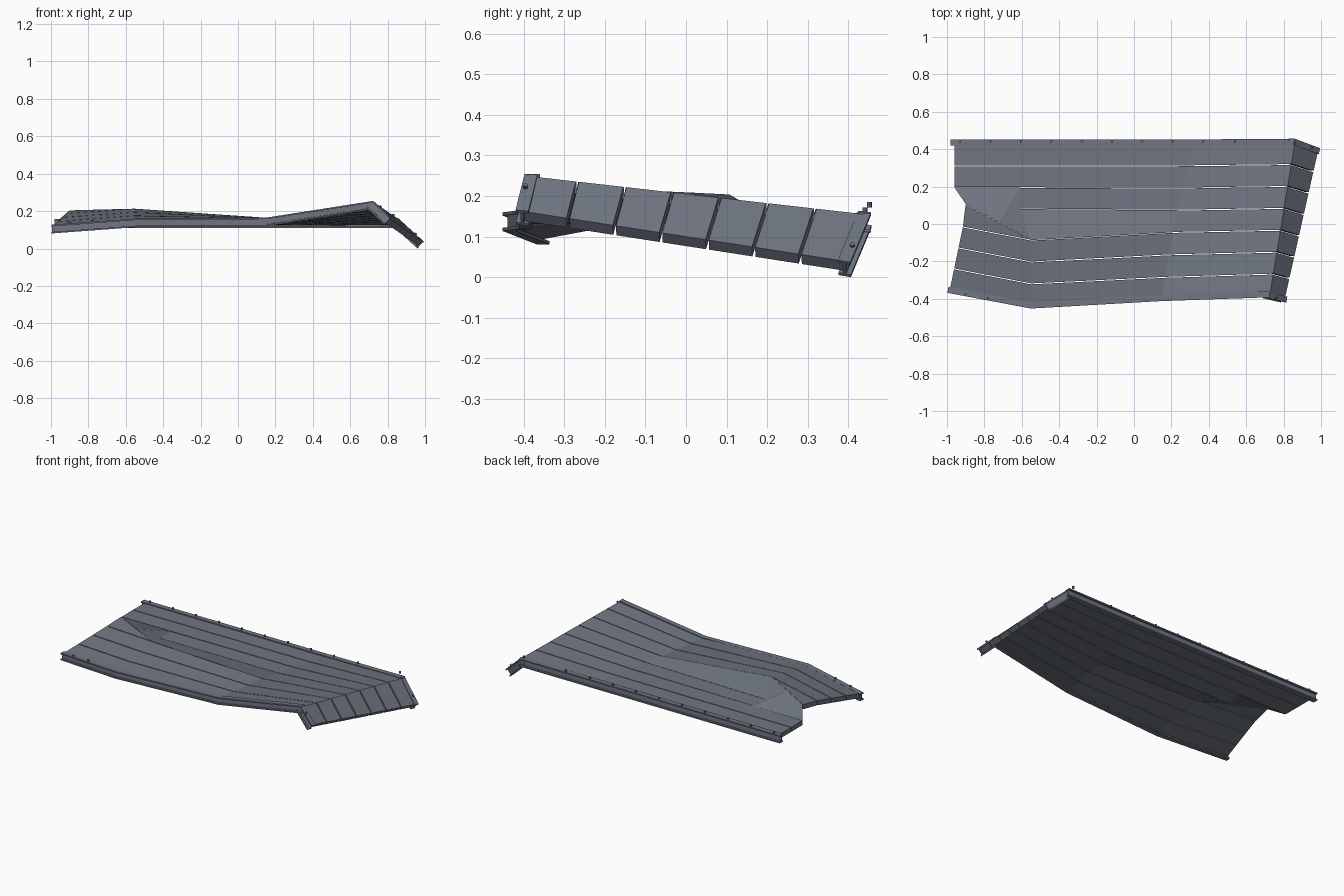
import bpy, bmesh
from mathutils import Vector as V

if "Cube" in bpy.data.objects:
    bpy.data.objects.remove(bpy.data.objects["Cube"])

UP = V((0, 0, 1))
SHIFT = V((0, 0, 0))
grey = bpy.data.materials.new("slate_grey")
grey.diffuse_color = (0.16, 0.18, 0.22, 1)
grey.use_nodes = True
grey.node_tree.nodes["Principled BSDF"].inputs["Base Color"].default_value = grey.diffuse_color


def finish(name, bm):
    bmesh.ops.recalc_face_normals(bm, faces=bm.faces[:])
    me = bpy.data.meshes.new(name)
    bm.to_mesh(me)
    bm.free()
    ob = bpy.data.objects.new(name, me)
    me.materials.append(grey)
    bpy.context.collection.objects.link(ob)
    return ob


def loft(name, rings):
    """Closed solid through a list of matching rings of points."""
    bm = bmesh.new()
    rs = [[bm.verts.new(p + SHIFT) for p in r] for r in rings]
    n = len(rs[0])
    for a, b in zip(rs, rs[1:]):
        for i in range(n):
            j = (i + 1) % n
            bm.faces.new((a[i], a[j], b[j], b[i]))
    bm.faces.new(rs[0])
    bm.faces.new(rs[-1])
    return finish(name, bm)


def plank(name, la, lb, thick=0.03, up=UP, gap=0.0025):
    """Slab between two boundary lines, with a narrow gap on both sides."""
    rings = []
    for a, b in zip(la, lb):
        a, b = V(a), V(b)
        d = (b - a).normalized() * gap
        a, b = a + d, b - d
        rings.append([a, b, b - up * thick, a - up * thick])
    return loft(name, rings)


def beam(name, path, up=UP, w=0.032, h=0.05, flip=1):
    """I-section edge beam; the path is its outer top edge."""
    t, m = 0.008, w / 2
    prof = [(0, 0), (w, 0), (w, -t), (m + t / 2, -t), (m + t / 2, t - h), (w, t - h), (w, -h),
            (0, -h), (0, t - h), (m - t / 2, t - h), (m - t / 2, -t), (0, -t)]
    path = [V(p) for p in path]
    rings = []
    for i, p in enumerate(path):
        tan = path[min(i + 1, len(path) - 1)] - path[max(i - 1, 0)]
        side = up.cross(tan).normalized() * flip
        rings.append([p + side * x + up * y for x, y in prof])
    return loft(name, rings)


def bolt(p, up=UP):
    bm = bmesh.new()
    bmesh.ops.create_cone(bm, cap_ends=True, segments=8, radius1=0.006, radius2=0.006, depth=0.014)
    q = UP.rotation_difference(up)
    for v in bm.verts:
        v.co = q @ v.co + V(p) + SHIFT
    finish("bolt", bm)


def lerp(a, b, n):
    a, b = V(a), V(b)
    return [a.lerp(b, i / n) for i in range(n + 1)]


# Deck stations: crest on the right, fold in the middle, bend and end on the left
crest = lerp((0.86, 0.435, 0.165), (0.725, -0.385, 0.258), 7)
fold = lerp((0.315, 0.43, 0.162), (0.205, -0.045, 0.17), 4) + lerp((0.205, -0.045, 0.17), (0.15, -0.405, 0.17), 3)[1:]
bend = lerp((-0.55, -0.086, 0.222), (-0.55, -0.437, 0.166), 3)
left = lerp((-0.915, -0.016, 0.196), (-0.985, -0.352, 0.133), 3)

# Flat rear planks
starts = [V((-0.96, 0.43, 0.162)), V((-0.96, 0.31, 0.162)), V((-0.96, 0.195, 0.162))]
for i in range(2):
    plank("rear_plank", [starts[i], fold[i], crest[i]], [starts[i + 1], fold[i + 1], crest[i + 1]])
plank("rear_plank", [V((-0.61, 0.195, 0.162)), fold[2], crest[2]], [V((-0.61, 0.08, 0.162)), fold[3], crest[3]])

# Right half of the centre plank, and the sloping filler on its left
plank("centre_plank", [fold[3], crest[3]], [fold[4], crest[4]])
plank("slope_filler",
      [(-0.96, 0.195, 0.162), (-0.61, 0.195, 0.162), (-0.61, 0.08, 0.162), fold[3]],
      [(-0.9, 0.107, 0.213), (-0.72, 0.008, 0.218), bend[0], fold[4]], gap=0)

# Raised front planks, with a tapering one along the ridge
for i in range(3):
    plank("front_plank", [left[i], bend[i], fold[i + 4], crest[i + 4]],
          [left[i + 1], bend[i + 1], fold[i + 5], crest[i + 5]])
plank("ridge_plank", [(-0.9, 0.107, 0.213), bend[0] + V((-0.01, 0.007, 0))],
      [left[0], bend[0] + V((-0.01, 0.001, 0))])

# Sloping end panel
low = lerp((0.985, 0.395, 0.048), (0.805, -0.405, 0.172), 7)
nrm = (low[0] - crest[0]).cross(crest[0] - crest[7]).normalized()
if nrm.z < 0:
    nrm = -nrm
for i in range(7):
    plank("end_plank", [crest[i], low[i]], [crest[i + 1], low[i + 1]], 0.032, nrm, 0.004)

# Edge beams
beam("rear_beam", [(-0.98, 0.452, 0.168), (0.32, 0.452, 0.168), (0.862, 0.456, 0.17)], flip=-1)
beam("front_beam", [(-0.998, -0.368, 0.136), (-0.55, -0.452, 0.169),
                    (0.15, -0.412, 0.174), (0.725, -0.392, 0.264)], h=0.046)
beam("end_beam_rear", [(0.86, 0.456, 0.168), (0.995, 0.405, 0.046)], nrm, flip=-1)
beam("end_beam_front", [(0.722, -0.398, 0.264), (0.815, -0.42, 0.175)], nrm)

# Bolts along the beams
for i in range(9):
    bolt((-0.93 + i * 0.1625, 0.441, 0.172))
for p in [(0.54, 0.441, 0.174), (0.83, 0.452, 0.188), (-0.9, -0.375, 0.146), (-0.78, -0.397, 0.156)]:
    bolt(p)
for p in [(0.76, -0.396, 0.232), (0.95, 0.41, 0.086)]:
    bolt(p, nrm)

# Rest the model on the ground
low_z = min(v.co.z for o in bpy.data.objects for v in o.data.vertices)
for o in bpy.data.objects:
    for v in o.data.vertices:
        v.co.z -= low_z
